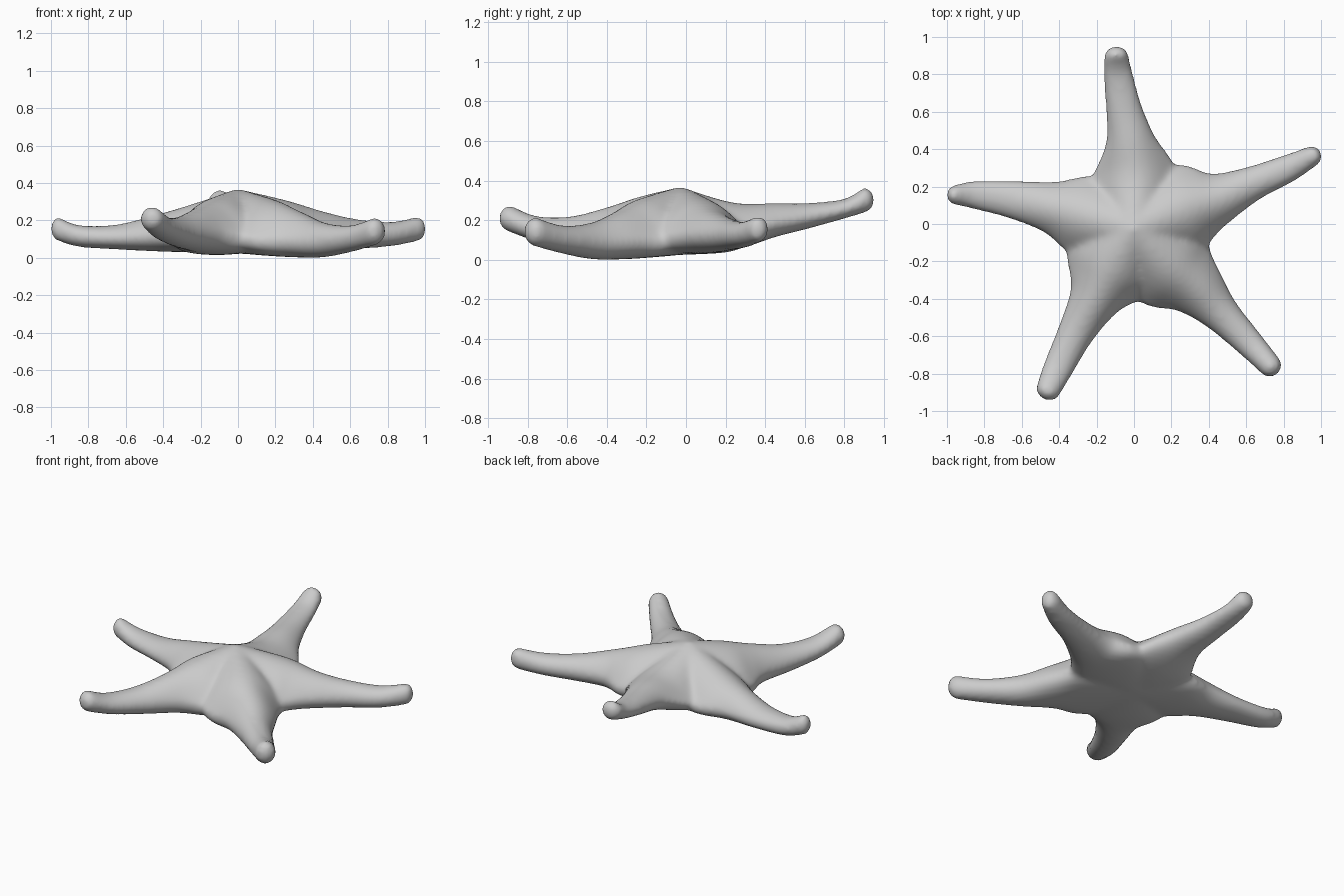
import bpy, bmesh, math
from mathutils import Vector

cube = bpy.data.objects.get("Cube")
if cube:
    bpy.data.objects.remove(cube, do_unlink=True)

SIDES = 32      # points around an arm
STEPS = 6       # rings between two stations

# Each station: x, y, half width, underside height, top height
CENTRE = (0, -0.03, 0.21, 0.025, 0.37)
ARMS = {
    "back": [(.005, .24, .235, .05, .29), (-.02, .45, .135, .115, .287),
             (-.055, .62, .098, .158, .288), (-.085, .8, .08, .208, .308),
             (-.095, .9, .066, .237, .368)],
    "left": [(.27, .08, .25, .03, .305), (.45, .135, .145, .035, .25),
             (.63, .215, .095, .047, .208), (.82, .295, .076, .062, .193),
             (.96, .367, .055, .088, .222)],
    "front_left": [(.19, -.22, .255, .01, .31), (.33, -.34, .165, .002, .245),
                   (.46, -.475, .105, .003, .188), (.61, -.63, .079, .033, .175),
                   (.735, -.765, .062, .068, .217)],
    "front_right": [(-.12, -.23, .265, .015, .32), (-.21, -.4, .145, .03, .265),
                    (-.31, -.58, .1, .055, .22), (-.4, -.76, .083, .095, .222),
                    (-.46, -.89, .067, .14, .277)],
    "right": [(-.27, .045, .22, .03, .28), (-.45, .09, .14, .035, .228),
              (-.65, .13, .103, .045, .178), (-.85, .155, .077, .058, .175),
              (-.96, .155, .053, .088, .222)],
}


def blend(a, b, c, d, t):
    """Smooth curve from b to c."""
    return tuple(.5 * (2*q + (r - p)*t + (2*p - 5*q + 4*r - s)*t*t
                       + (3*q - p - 3*r + s)*t**3)
                 for p, q, r, s in zip(a, b, c, d))


def section_height(a, lo, hi, root):
    """Round near the tip; a narrow ridge over a flat base near the root."""
    edge = lo + (hi - lo) * (.5 - .14 * root)
    s = math.sin(a)
    if s >= 0:
        return edge + (hi - edge) * s ** (1 + 1.3 * root)
    return edge - (edge - lo) * (-s) ** (1 - .4 * root)


def add_arm(bm, stations):
    """Loft a closed, tapering arm from the centre to its rounded tip."""
    keys = [CENTRE] + stations
    keys = [keys[0]] + keys + [keys[-1]]
    path = [blend(*keys[i:i + 4], k / STEPS)
            for i in range(len(keys) - 3) for k in range(STEPS)]
    path.append(keys[-1])
    # Rounded tip: rings that shrink along a quarter circle
    x, y, w, lo, hi = path[-1]
    ahead = Vector((x - path[-3][0], y - path[-3][1])).normalized()
    for angle in (30, 60, 80):
        a = math.radians(angle)
        reach, shrink = w * .8 * math.sin(a), math.cos(a)
        mid, half = (lo + hi) / 2, (hi - lo) / 2 * shrink
        path.append((x + ahead.x * reach, y + ahead.y * reach,
                     w * shrink, mid - half, mid + half))

    rings = []
    for i, (x, y, w, lo, hi) in enumerate(path):
        p, n = path[max(i - 1, 0)], path[min(i + 1, len(path) - 1)]
        along = Vector((n[0] - p[0], n[1] - p[1])).normalized()
        root = min(max((w - .08) / .14, 0), 1)
        ring = []
        for k in range(SIDES):
            a = math.tau * k / SIDES
            side = w * math.cos(a)
            z = section_height(a, lo, hi, root)
            ring.append(bm.verts.new((x - along.y * side, y + along.x * side, z)))
        rings.append(ring)
    for r, s in zip(rings, rings[1:]):
        for k in range(SIDES):
            j = (k + 1) % SIDES
            bm.faces.new((r[k], r[j], s[j], s[k]))
    bm.faces.new(rings[0][::-1])
    bm.faces.new(rings[-1])


# Five arms meeting in the middle
bm = bmesh.new()
for stations in ARMS.values():
    add_arm(bm, stations)
bmesh.ops.recalc_face_normals(bm, faces=bm.faces)
mesh = bpy.data.meshes.new("starfish_body")
bm.to_mesh(mesh)
bm.free()
body = bpy.data.objects.new("starfish_body", mesh)
bpy.context.collection.objects.link(body)

# Plain grey skin
skin = bpy.data.materials.new("grey_skin")
skin.use_nodes = True
colour = (.6, .6, .6, 1)
skin.diffuse_color = colour
skin.node_tree.nodes["Principled BSDF"].inputs["Base Color"].default_value = colour
mesh.materials.append(skin)

# Fuse the arms into one skin and soften the webs between them
fuse = body.modifiers.new("fuse", "REMESH")
fuse.mode = "VOXEL"
fuse.voxel_size = .014
fuse.use_smooth_shade = True
soften = body.modifiers.new("soften", "SMOOTH")
soften.factor = .5
soften.iterations = 18
